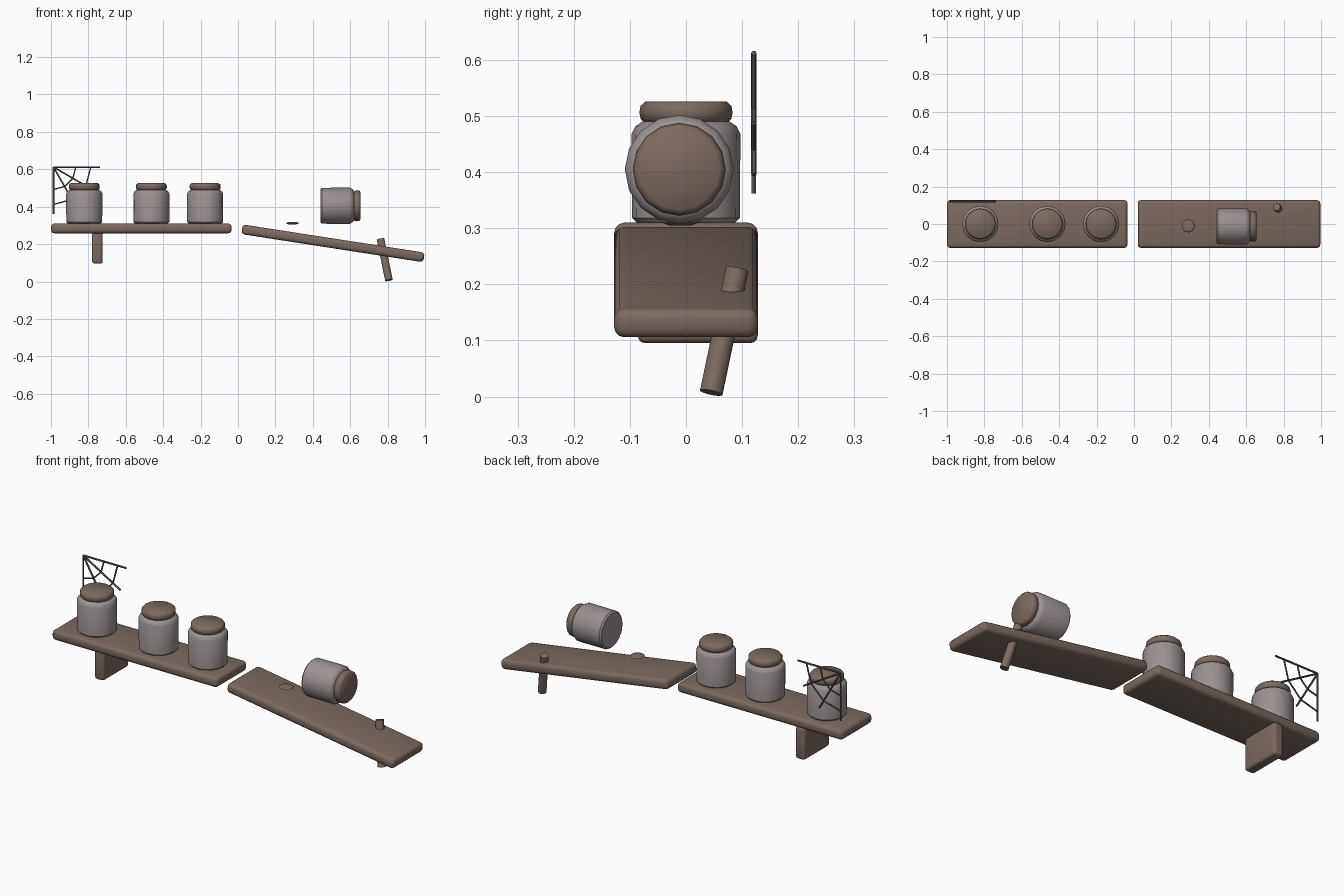
import bpy, bmesh, math
from mathutils import Vector

cube = bpy.data.objects.get("Cube")
if cube:
    bpy.data.objects.remove(cube, do_unlink=True)


def material(name, rgb):
    mat = bpy.data.materials.new(name)
    mat.use_nodes = True
    color = (*rgb, 1)
    mat.diffuse_color = color
    bsdf = next(n for n in mat.node_tree.nodes if n.type == 'BSDF_PRINCIPLED')
    bsdf.inputs["Base Color"].default_value = color
    bsdf.inputs["Roughness"].default_value = 0.8
    return mat


WOOD = material("worn brown wood", (0.20, 0.145, 0.12))
CLAY = material("grey clay", (0.33, 0.285, 0.285))
THREAD = material("dark web thread", (0.11, 0.105, 0.11))


def finish(name, bm, mat, loc=(0, 0, 0), rot=(0, 0, 0), angle=40):
    bmesh.ops.recalc_face_normals(bm, faces=bm.faces)
    mesh = bpy.data.meshes.new(name)
    bm.to_mesh(mesh)
    bm.free()
    mesh.materials.append(mat)
    obj = bpy.data.objects.new(name, mesh)
    bpy.context.collection.objects.link(obj)
    obj.location, obj.rotation_euler = loc, rot
    bpy.ops.object.select_all(action='DESELECT')
    obj.select_set(True)
    bpy.context.view_layer.objects.active = obj
    bpy.ops.object.shade_smooth_by_angle(angle=math.radians(angle))
    return obj


def plank(name, size, loc, rot=(0, 0, 0), bevel=0.018):
    bm = bmesh.new()
    bmesh.ops.create_cube(bm, size=1)
    bmesh.ops.scale(bm, vec=size, verts=bm.verts)
    bmesh.ops.bevel(bm, geom=bm.edges[:], offset=bevel, segments=3,
                    profile=0.5, affect='EDGES')
    return finish(name, bm, WOOD, loc, rot)


def lathe(name, profile, sides, mat, loc, rot=(0, 0, 0), angle=40):
    """Closed solid of revolution from (radius, height) points."""
    bm = bmesh.new()
    rings = [[bm.verts.new((r * math.cos(a), r * math.sin(a), z))
              for a in (math.tau * i / sides for i in range(sides))]
             for r, z in profile]
    for low, high in zip(rings, rings[1:]):
        for i in range(sides):
            j = (i + 1) % sides
            bm.faces.new((low[i], low[j], high[j], high[i]))
    bm.faces.new(rings[0])
    bm.faces.new(rings[-1])
    return finish(name, bm, mat, loc, rot, angle)


def rod(name, start, end, radius, sides, mat):
    start, end = Vector(start), Vector(end)
    axis = end - start
    rot = axis.to_track_quat('Z', 'Y').to_euler()
    return lathe(name, [(radius, 0), (radius, axis.length)], sides, mat, start, rot)


# Level shelf with its wall bracket, and the fallen shelf half
plank("level_shelf", (0.965, 0.256, 0.052), (-0.517, 0, 0.284))
plank("shelf_bracket", (0.056, 0.214, 0.17), (-0.752, 0.021, 0.18), bevel=0.014)
plank("fallen_shelf", (0.985, 0.256, 0.052), (0.508, 0, 0.204),
      (0, math.radians(8.8), 0))

# Loose peg poking through the fallen shelf
rod("loose_peg", (0.807, 0.045, 0.007), (0.762, 0.091, 0.226), 0.021, 12, WOOD)

# Jars with lids
BODY = [(0.088, 0), (0.096, 0.008), (0.097, 0.158), (0.09, 0.172), (0.078, 0.18)]
LID = [(0.074, 0.178), (0.081, 0.185), (0.083, 0.196), (0.081, 0.208), (0.072, 0.216)]


def jar(name, loc, rot=(0, 0, 0)):
    lathe(name + "_body", BODY, 16, CLAY, loc, rot)
    lathe(name + "_lid", LID, 16, WOOD, loc, rot, 50)


for label, x in (("outer", -0.822), ("middle", -0.463), ("inner", -0.176)):
    jar(label + "_jar", (x, 0, 0.31))
jar("toppled_jar", (0.44, -0.012, 0.405), (0, math.pi / 2, 0))

# Small wood chip above the fallen shelf
lathe("wood_chip", [(0.02, 0), (0.036, 0.006), (0.03, 0.011), (0.01, 0.014)],
      9, WOOD, (0.29, -0.01, 0.305), angle=30)

# Corner cobweb: spokes fanning from one corner, joined by cross threads
CORNER = Vector((-0.987, 0.121, 0.612))


def web_point(step, distance):
    a = math.radians(30 * step)
    return CORNER + distance * Vector((math.cos(a), 0, -math.sin(a)))


for step in range(4):
    rod(f"web_spoke_{step}", CORNER, web_point(step, 0.25), 0.0048, 6, THREAD)
for ring, distance in enumerate((0.12, 0.2)):
    for step in range(3):
        rod(f"web_thread_{ring}_{step}", web_point(step, distance),
            web_point(step + 1, distance), 0.004, 6, THREAD)
